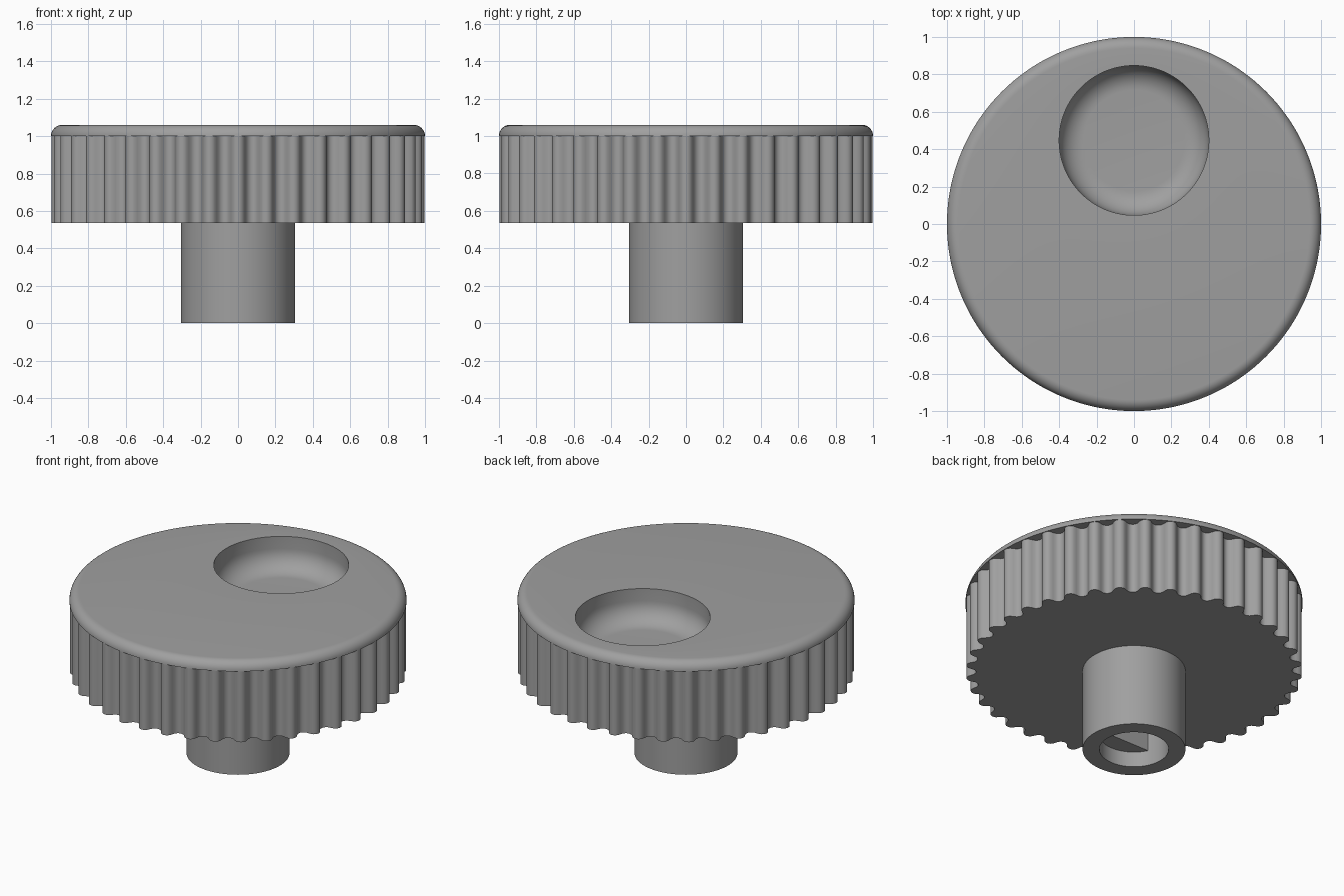
import bpy, bmesh, math

if "Cube" in bpy.data.objects:
    bpy.data.objects.remove(bpy.data.objects["Cube"])

N = 640            # points per ring
FLUTES = 40
ANGLES = [2 * math.pi * i / N for i in range(N)]


def ring(radius, z, cy=0.0):
    """Closed ring; radius is a number or a function of the angle."""
    out = []
    for a in ANGLES:
        r = radius(a) if callable(radius) else radius
        out.append((r * math.cos(a), r * math.sin(a) + cy, z))
    return out


def fluted(a):
    c = math.cos(FLUTES * a)
    return 0.967 + 0.03 * math.copysign(abs(c) ** 0.6, c)


def d_bore(a):
    s = math.sin(a)
    return min(0.205, 0.09 / -s) if s < -0.01 else 0.205


rings = [
    # D-shaped shaft socket, round mouth
    ring(d_bore, 0.62), ring(d_bore, 0.10), ring(0.205, 0.10), ring(0.205, 0.0),
    # hub
    ring(0.305, 0.0), ring(0.305, 0.535),
    # fluted grip
    ring(fluted, 0.535), ring(fluted, 1.0),
]
# cap with rounded rim
for i in range(9):
    t = math.pi / 2 * i / 8
    rings.append(ring(0.94 + 0.06 * math.cos(t), 1.0 + 0.06 * math.sin(t)))
# finger dimple with rounded floor edge
DIMPLE_Y, DIMPLE_R, FILLET, DEPTH = 0.447, 0.4, 0.13, 0.21
rings.append(ring(DIMPLE_R, 1.06, DIMPLE_Y))
for i in range(11):
    t = math.pi / 2 * i / 10
    rings.append(ring(DIMPLE_R - FILLET * (1 - math.cos(t)),
                      1.06 - DEPTH + FILLET * (1 - math.sin(t)), DIMPLE_Y))

# skin the rings into one closed body
bm = bmesh.new()
loops = [[bm.verts.new(p) for p in r] for r in rings]
for a, b in zip(loops, loops[1:]):
    for i in range(N):
        j = (i + 1) % N
        bm.faces.new((a[i], a[j], b[j], b[i]))
bm.faces.new(list(reversed(loops[0])))
bm.faces.new(loops[-1])
bmesh.ops.remove_doubles(bm, verts=bm.verts[:], dist=1e-5)
bmesh.ops.recalc_face_normals(bm, faces=bm.faces[:])
mesh = bpy.data.meshes.new("knob")
bm.to_mesh(mesh)
bm.free()

knob = bpy.data.objects.new("knob", mesh)
bpy.context.collection.objects.link(knob)
grey = bpy.data.materials.new("grey plastic")
grey.diffuse_color = (0.35, 0.35, 0.35, 1)
grey.use_nodes = True
grey.node_tree.nodes["Principled BSDF"].inputs["Base Color"].default_value = grey.diffuse_color
mesh.materials.append(grey)

bpy.context.view_layer.objects.active = knob
knob.select_set(True)
bpy.ops.object.shade_smooth_by_angle(angle=math.radians(30))
